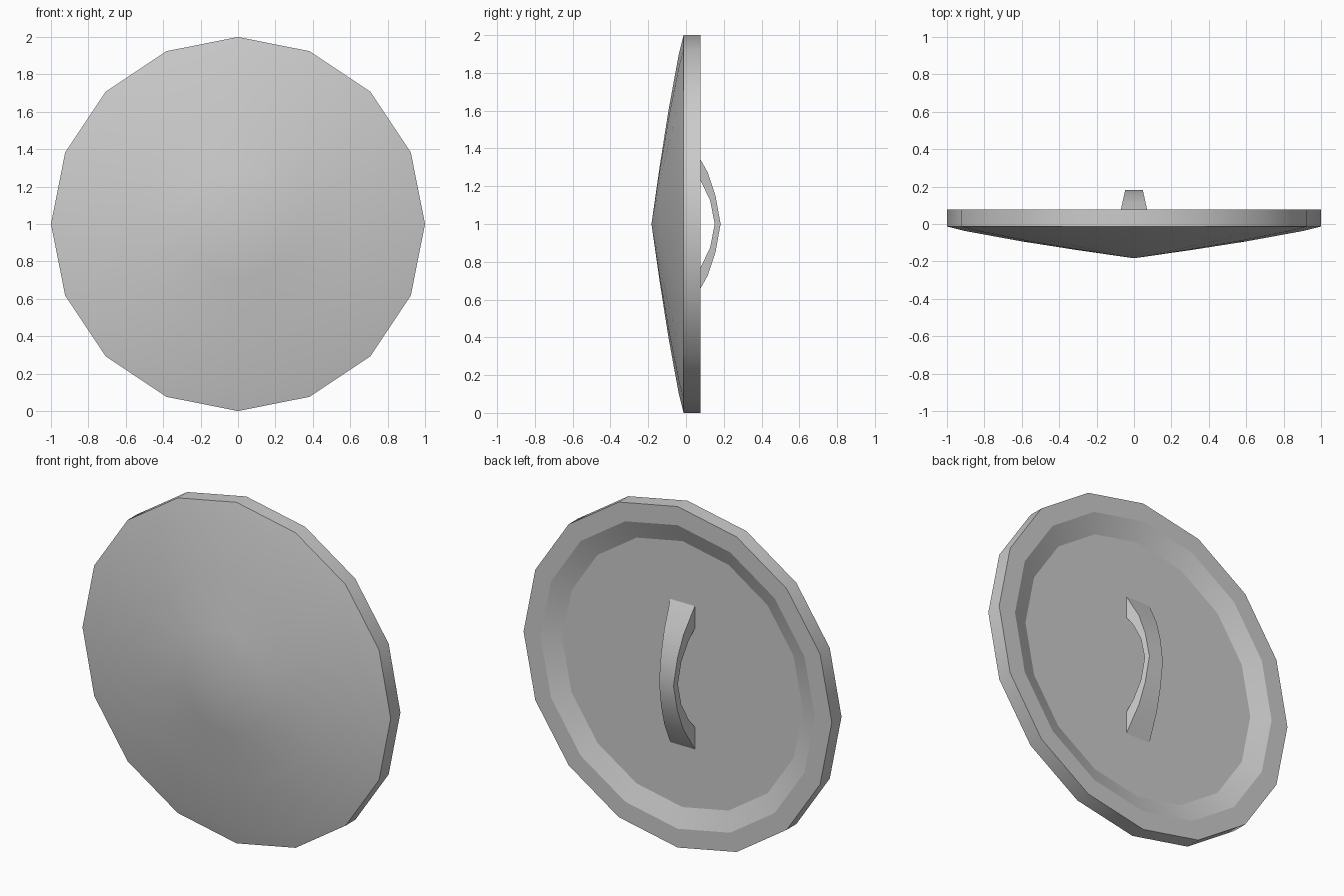
import bpy, bmesh
from math import sin, cos, tau, radians

cube = bpy.data.objects.get("Cube")
if cube:
    bpy.data.objects.remove(cube, do_unlink=True)

SIDES = 16
FLOOR = 0.032          # y of the recessed back
RECESS = (0.89, 0.78)  # radii of the recess's lip and floor

grey = bpy.data.materials.new("plain_grey")
grey.use_nodes = True
grey.diffuse_color = (0.6, 0.6, 0.6, 1)
grey.node_tree.nodes["Principled BSDF"].inputs["Base Color"].default_value = (0.6, 0.6, 0.6, 1)


def finish(name, bm, is_crease=lambda e: False):
    """Smooth the faces, keep hard edges sharp and link the object."""
    bmesh.ops.recalc_face_normals(bm, faces=bm.faces)
    for f in bm.faces:
        f.smooth = True
    for e in bm.edges:
        e.smooth = e.calc_face_angle(0) < radians(30) and not is_crease(e)
    mesh = bpy.data.meshes.new(name)
    bm.to_mesh(mesh)
    bm.free()
    mesh.materials.append(grey)
    obj = bpy.data.objects.new(name, mesh)
    bpy.context.collection.objects.link(obj)
    return obj


# Shield body: a profile of (radius, y) turned around the y axis
profile = [(0.3, -0.14), (0.6, -0.093), (0.9, -0.038), (1, -0.013),
           (1, 0.077), (RECESS[0], 0.077), (RECESS[1], FLOOR)]
bm = bmesh.new()
rings = [[bm.verts.new((r * cos(tau * i / SIDES), y, 1 + r * sin(tau * i / SIDES)))
          for i in range(SIDES)] for r, y in profile]
tip = bm.verts.new((0, -0.183, 1))
for i in range(SIDES):
    j = (i + 1) % SIDES
    bm.faces.new((tip, rings[0][i], rings[0][j]))
    for a, b in zip(rings, rings[1:]):
        bm.faces.new((a[i], b[i], b[j], a[j]))
bm.faces.new(rings[-1])


def on_recess_ring(e):
    radii = [(v.co.x ** 2 + (v.co.z - 1) ** 2) ** 0.5 for v in e.verts]
    return any(all(abs(r - ring) < 0.001 for r in radii) for ring in RECESS)


finish("shield_body", bm, on_recess_ring)

# Handle: a bowed grip, tapering away from the shield
outer = [(FLOOR, 0.42), (0.114, 0.275), (0.156, 0.15), (0.183, 0)]
inner = [(FLOOR, 0.29), (0.077, 0.23), (0.128, 0.125), (0.152, 0)]


def mirrored(half):
    return half + [(y, -z) for y, z in reversed(half[:-1])]


bm = bmesh.new()
sections = []
for (yo, zo), (yi, zi) in zip(mirrored(outer), mirrored(inner)):
    section = []
    for y, z, side in ((yo, zo, 1), (yo, zo, -1), (yi, zi, -1), (yi, zi, 1)):
        half_width = 0.08 - 0.22 * (y - FLOOR)
        section.append(bm.verts.new((side * half_width, y, 1 + z)))
    sections.append(section)
for a, b in zip(sections, sections[1:]):
    for k in range(4):
        m = (k + 1) % 4
        bm.faces.new((a[k], a[m], b[m], b[k]))
bm.faces.new(sections[0])
bm.faces.new(sections[-1])
finish("handle", bm)
